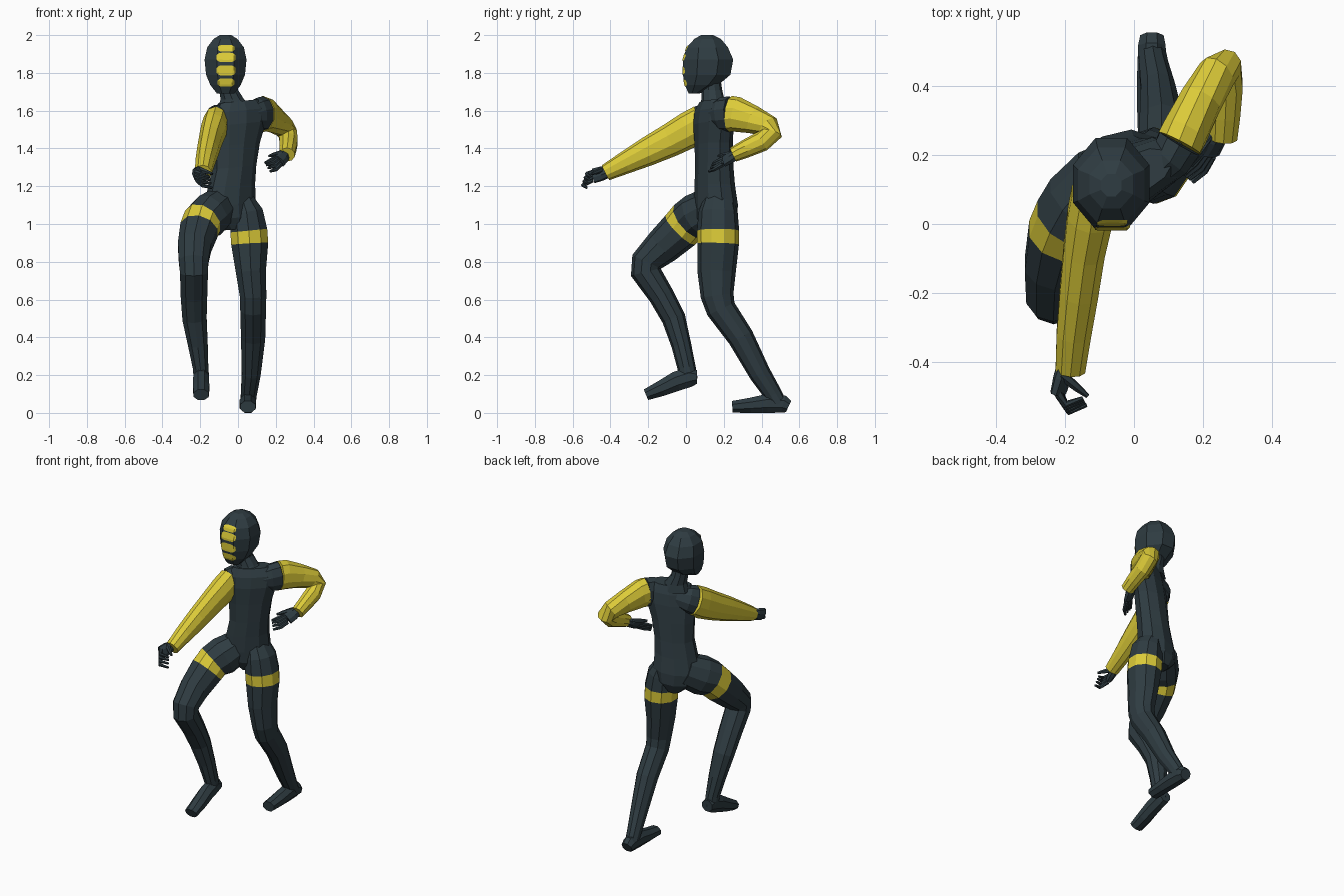
import bpy, bmesh, math
from mathutils import Vector
from mathutils.bvhtree import BVHTree


def material(name, col):
    m = bpy.data.materials.new(name)
    m.diffuse_color = (*col, 1)
    return m


DARK = material("dark slate suit", (0.028, 0.045, 0.054))
YELLOW = material("yellow panels", (0.72, 0.60, 0.04))


def finish(name, bm, mats):
    me = bpy.data.meshes.new(name)
    bm.to_mesh(me)
    for m in mats:
        me.materials.append(m)
    ob = bpy.data.objects.new(name, me)
    bpy.context.collection.objects.link(ob)
    return ob


def loft(name, rings, mat=DARK, n=10, axis=None, lateral=(1, 0, 0), band=None):
    """Skin elliptical rings (x, y, z, half width, half depth) along a path.
    band = index of the one segment painted yellow."""
    bm = bmesh.new()
    pts = [Vector(r[:3]) for r in rings]
    loops = []
    for i, r in enumerate(rings):
        if axis:
            t = Vector(axis).normalized()
        else:
            t = Vector()
            if i > 0:
                t += (pts[i] - pts[i - 1]).normalized()
            if i < len(pts) - 1:
                t += (pts[i + 1] - pts[i]).normalized()
            t.normalize()
        u = Vector(lateral)
        u = (u - t * u.dot(t)).normalized()
        v = t.cross(u)
        k = 1 / math.cos(math.pi / n)
        loop = []
        for j in range(n):
            a = 2 * math.pi * (j + 0.5) / n
            loop.append(bm.verts.new(pts[i] + u * r[3] * k * math.cos(a)
                                     + v * r[4] * k * math.sin(a)))
        loops.append(loop)
    for i in range(len(loops) - 1):
        for j in range(n):
            k = (j + 1) % n
            f = bm.faces.new((loops[i][j], loops[i][k], loops[i + 1][k], loops[i + 1][j]))
            f.material_index = 1 if band == i else 0
    bm.faces.new(loops[0])
    bm.faces.new(loops[-1])
    bmesh.ops.recalc_face_normals(bm, faces=bm.faces)
    return finish(name, bm, [mat, YELLOW])


# Torso, turned so the right shoulder leads
yaw = math.radians(27)
loft("torso", [
    (-0.035, 0.165, 0.97, 0.05, 0.075),
    (-0.04, 0.162, 1.03, 0.12, 0.10),
    (-0.045, 0.158, 1.10, 0.14, 0.102),
    (-0.035, 0.152, 1.20, 0.126, 0.095),
    (-0.02, 0.15, 1.30, 0.117, 0.09),
    (-0.01, 0.147, 1.42, 0.128, 0.087),
    (0.005, 0.145, 1.53, 0.15, 0.085),
    (0.01, 0.145, 1.60, 0.155, 0.075),
    (0.005, 0.145, 1.65, 0.115, 0.055)],
    axis=(-0.1, 0, 1), lateral=(math.cos(yaw), math.sin(yaw), 0))

# Neck
loft("neck", [
    (-0.01, 0.145, 1.61, 0.10, 0.065),
    (-0.03, 0.142, 1.66, 0.062, 0.058),
    (-0.05, 0.137, 1.71, 0.05, 0.052),
    (-0.06, 0.13, 1.77, 0.05, 0.05)], axis=(0, 0, 1))

# Head: z, front y, back y, half width
head_rows = [(1.69, 0.015, 0.07, 0.045), (1.735, -0.006, 0.17, 0.08),
             (1.79, -0.016, 0.235, 0.103), (1.87, -0.016, 0.25, 0.111),
             (1.935, 0.003, 0.222, 0.097), (1.98, 0.045, 0.185, 0.063),
             (2.0, 0.08, 0.145, 0.03)]
head = loft("head", [(-0.066, (a + b) / 2, z, w, (b - a) / 2)
                     for z, a, b, w in head_rows], n=8, axis=(0, 0, 1))

# Face bars, draped over the front of the head
hb = bmesh.new()
hb.from_mesh(head.data)
tree = BVHTree.FromBMesh(hb)
for i, (z, h, w) in enumerate([(1.93, 0.018, 0.044), (1.882, 0.025, 0.051),
                               (1.813, 0.027, 0.051), (1.749, 0.022, 0.045)]):
    bm = bmesh.new()
    cols = []
    for c in range(13):
        s = c / 6 - 1
        hh = h * (1 - 0.55 * abs(s) ** 5)
        col = []
        for r in (-1, -0.5, 0, 0.5, 1):
            p = Vector((-0.063 + s * w, -1, z + r * hh))
            hit = tree.ray_cast(p, Vector((0, 1, 0)))[0] or Vector((p.x, 0, p.z))
            col.append(bm.verts.new(hit + Vector((0, -0.003, 0))))
        cols.append(col)
    for a, b in zip(cols, cols[1:]):
        for r in range(4):
            bm.faces.new((a[r], b[r], b[r + 1], a[r + 1]))
    finish(f"face_bar_{i + 1}", bm, [YELLOW])
hb.free()

# Shoulders bridging torso and sleeves
loft("right_shoulder", [
    (-0.04, 0.15, 1.57, 0.05, 0.06),
    (-0.10, 0.12, 1.555, 0.06, 0.082),
    (-0.117, 0.09, 1.54, 0.064, 0.088)])
loft("left_shoulder", [
    (0.07, 0.16, 1.575, 0.055, 0.07),
    (0.105, 0.19, 1.58, 0.062, 0.086),
    (0.132, 0.235, 1.583, 0.066, 0.089)])

# Sleeves
loft("right_sleeve", [
    (-0.117, 0.09, 1.54, 0.064, 0.09),
    (-0.128, 0.02, 1.50, 0.066, 0.092),
    (-0.145, -0.08, 1.445, 0.06, 0.084),
    (-0.16, -0.20, 1.385, 0.056, 0.073),
    (-0.175, -0.32, 1.325, 0.05, 0.057),
    (-0.185, -0.425, 1.272, 0.043, 0.042)], YELLOW)
loft("left_sleeve", [
    (0.132, 0.235, 1.583, 0.067, 0.091),
    (0.15, 0.27, 1.58, 0.066, 0.088),
    (0.195, 0.36, 1.55, 0.06, 0.07),
    (0.24, 0.435, 1.515, 0.055, 0.06),
    (0.264, 0.452, 1.478, 0.05, 0.055),
    (0.268, 0.40, 1.437, 0.048, 0.052),
    (0.265, 0.32, 1.40, 0.044, 0.046),
    (0.26, 0.25, 1.367, 0.04, 0.038)], YELLOW)


# Hands: palm, four curled fingers and a thumb
def hand(side, wrist, knuckle, bend, tip, spread, thumb_tip):
    wrist, knuckle, bend, tip, spread, thumb_tip = map(
        Vector, (wrist, knuckle, bend, tip, spread, thumb_tip))
    across = spread.normalized()
    mid = wrist.lerp(knuckle, 0.5)
    loft(f"{side}_palm", [(*wrist, 0.026, 0.024), (*mid, 0.037, 0.023),
                          (*knuckle, 0.039, 0.019)], n=8, lateral=across)
    for i in range(4):
        o = spread * (i - 1.5) / 1.5
        loft(f"{side}_finger_{i + 1}",
             [(*(knuckle + o * 0.8), 0.011, 0.012), (*(bend + o), 0.010, 0.010),
              (*(tip + o * (1.1 - 0.1 * i)), 0.006, 0.006)], n=6, lateral=across)
    start = mid + spread * 0.8
    loft(f"{side}_thumb", [(*start, 0.014, 0.014),
                           (*start.lerp(thumb_tip, 0.6), 0.011, 0.011),
                           (*thumb_tip, 0.006, 0.006)], n=6, lateral=(0, 0.3, 1))


hand("right", (-0.195, -0.40, 1.28), (-0.22, -0.49, 1.255), (-0.195, -0.535, 1.235),
     (-0.145, -0.515, 1.225), (-0.006, 0.01, 0.03), (-0.135, -0.50, 1.265))
hand("left", (0.252, 0.28, 1.375), (0.215, 0.205, 1.335), (0.19, 0.165, 1.315),
     (0.155, 0.135, 1.305), (-0.014, 0.012, 0.024), (0.165, 0.17, 1.36))

# Legs with a yellow thigh band
loft("right_leg", [
    (-0.085, 0.15, 1.10, 0.09, 0.10),
    (-0.15, 0.06, 1.045, 0.11, 0.115),
    (-0.188, 0.012, 1.015, 0.102, 0.108),
    (-0.207, -0.03, 0.968, 0.10, 0.105),
    (-0.23, -0.125, 0.88, 0.088, 0.093),
    (-0.235, -0.208, 0.80, 0.078, 0.08),
    (-0.233, -0.213, 0.745, 0.074, 0.077),
    (-0.233, -0.13, 0.62, 0.07, 0.064),
    (-0.23, -0.065, 0.50, 0.064, 0.06),
    (-0.212, -0.025, 0.36, 0.052, 0.05),
    (-0.198, 0.003, 0.24, 0.041, 0.046),
    (-0.195, 0.015, 0.175, 0.039, 0.045)], band=2)
loft("left_leg", [
    (0.02, 0.175, 1.14, 0.055, 0.075),
    (0.045, 0.17, 1.06, 0.087, 0.099),
    (0.057, 0.17, 0.965, 0.098, 0.106),
    (0.062, 0.17, 0.895, 0.098, 0.105),
    (0.068, 0.162, 0.75, 0.08, 0.097),
    (0.08, 0.165, 0.62, 0.07, 0.083),
    (0.08, 0.185, 0.55, 0.068, 0.075),
    (0.08, 0.29, 0.40, 0.064, 0.066),
    (0.07, 0.39, 0.21, 0.05, 0.055),
    (0.057, 0.46, 0.10, 0.042, 0.046),
    (0.053, 0.49, 0.05, 0.04, 0.042)], band=2)

# Feet, heel to toe
loft("right_foot", [
    (-0.195, 0.058, 0.19, 0.036, 0.036),
    (-0.195, 0.02, 0.19, 0.041, 0.053),
    (-0.195, -0.05, 0.168, 0.042, 0.052),
    (-0.195, -0.13, 0.13, 0.043, 0.042),
    (-0.195, -0.212, 0.096, 0.04, 0.03)], n=8)
loft("left_foot", [
    (0.052, 0.543, 0.034, 0.034, 0.033),
    (0.052, 0.515, 0.047, 0.04, 0.047),
    (0.052, 0.43, 0.05, 0.043, 0.05),
    (0.052, 0.34, 0.04, 0.043, 0.04),
    (0.052, 0.245, 0.032, 0.04, 0.031)], n=8)
